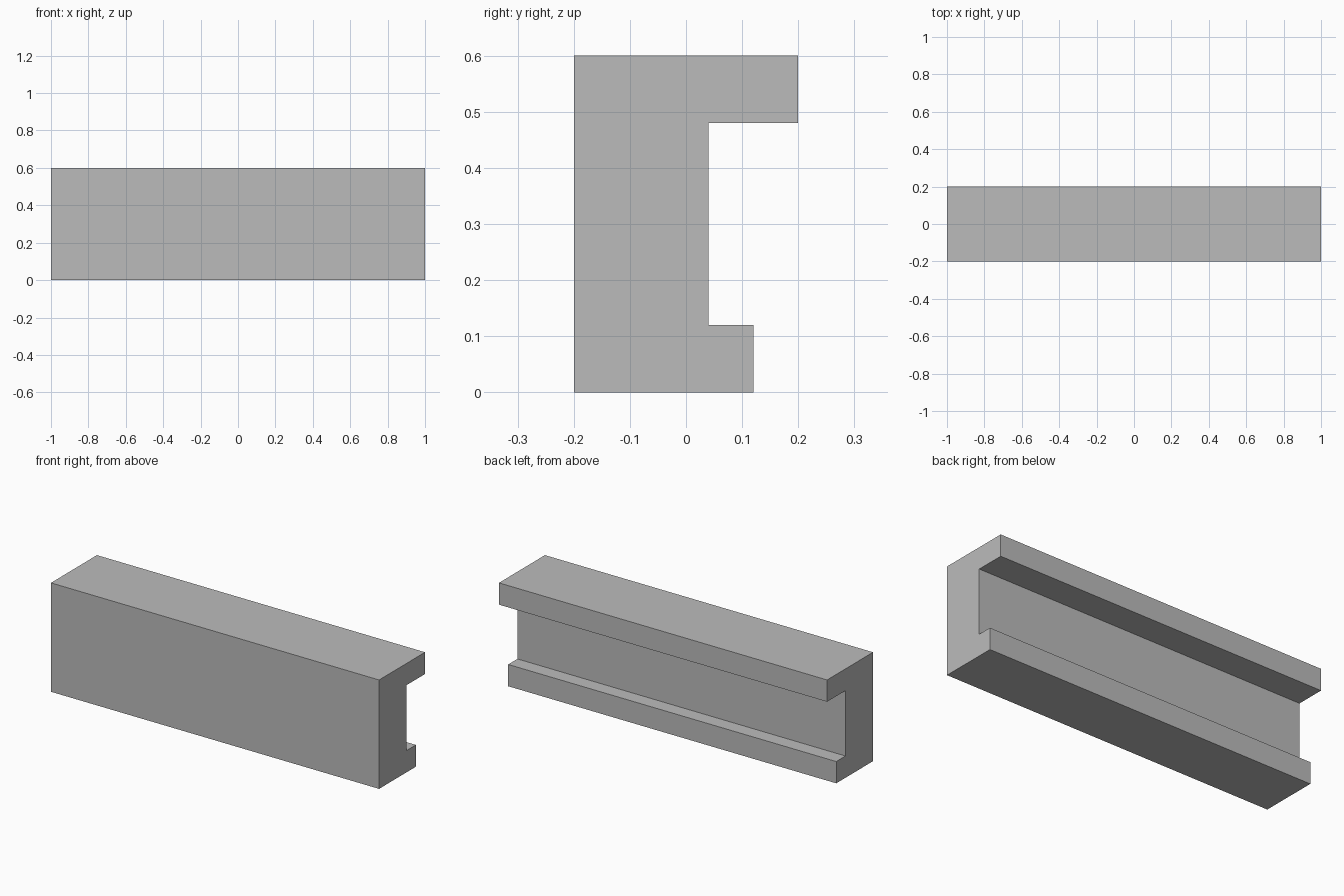
import bpy
import bmesh
from mathutils import Vector

if "Cube" in bpy.data.objects:
    bpy.data.objects.remove(bpy.data.objects["Cube"])

# Plain grey finish
grey = bpy.data.materials.new("grey")
grey.diffuse_color = (0.5, 0.5, 0.5, 1.0)
grey.use_nodes = True
grey.node_tree.nodes["Principled BSDF"].inputs["Base Color"].default_value = grey.diffuse_color

# Channel cross-section (y, z): flat front, deep upper lip, shallow lower lip
PROFILE = [(-0.2, 0.0), (0.12, 0.0), (0.12, 0.12), (0.04, 0.12),
           (0.04, 0.48), (0.2, 0.48), (0.2, 0.6), (-0.2, 0.6)]
LENGTH = 2.0

# Extrude the section along x
bm = bmesh.new()
end = bm.faces.new([bm.verts.new((-LENGTH / 2, y, z)) for y, z in PROFILE])
out = bmesh.ops.extrude_face_region(bm, geom=[end], use_keep_orig=True)
far = [v for v in out["geom"] if isinstance(v, bmesh.types.BMVert)]
bmesh.ops.translate(bm, verts=far, vec=Vector((LENGTH, 0, 0)))
bmesh.ops.recalc_face_normals(bm, faces=bm.faces)

mesh = bpy.data.meshes.new("channel_rail")
bm.to_mesh(mesh)
bm.free()
mesh.materials.append(grey)
rail = bpy.data.objects.new("channel_rail", mesh)
bpy.context.collection.objects.link(rail)
